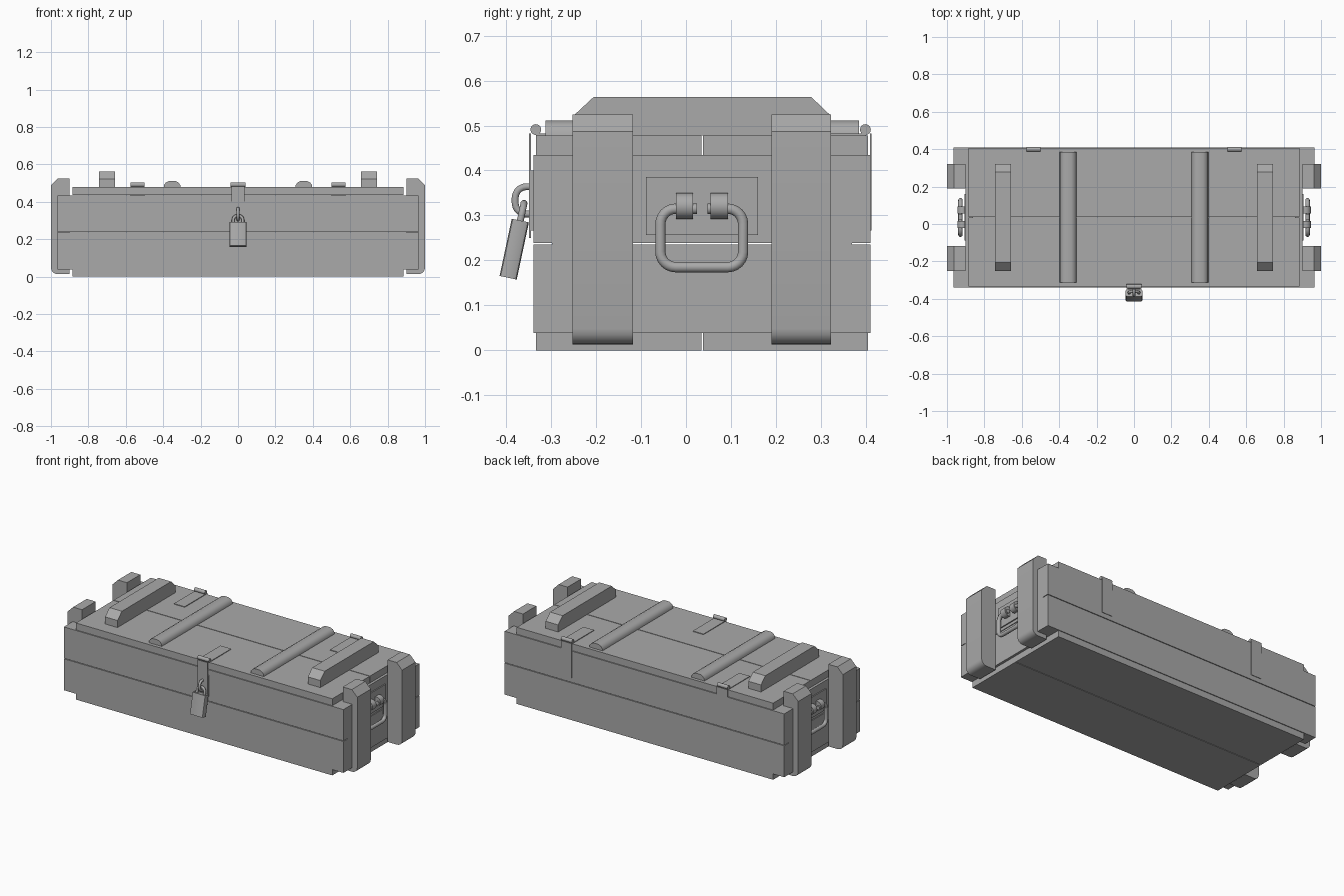
import bpy, bmesh, math
from mathutils import Matrix, Vector

if "Cube" in bpy.data.objects:
    bpy.data.objects.remove(bpy.data.objects["Cube"])

grey = bpy.data.materials.new("plain_grey")
grey.diffuse_color = (0.4, 0.4, 0.4, 1)
grey.use_nodes = True
grey.node_tree.nodes["Principled BSDF"].inputs["Base Color"].default_value = grey.diffuse_color
YC = 0.036  # middle of the box across its depth


def finish(name, bm, smooth=False):
    bmesh.ops.recalc_face_normals(bm, faces=bm.faces[:])
    me = bpy.data.meshes.new(name)
    bm.to_mesh(me)
    bm.free()
    me.materials.append(grey)
    ob = bpy.data.objects.new(name, me)
    bpy.context.collection.objects.link(ob)
    if smooth:
        shade(ob)
    return ob


def shade(ob):
    bpy.ops.object.select_all(action='DESELECT')
    ob.select_set(True)
    bpy.context.view_layer.objects.active = ob
    bpy.ops.object.shade_smooth_by_angle(angle=math.radians(40))


def box(name, x, y, z):
    bm = bmesh.new()
    bmesh.ops.create_cube(bm, size=1)
    for v in bm.verts:
        v.co = [r[0] + (c + 0.5) * (r[1] - r[0]) for c, r in zip(v.co, (x, y, z))]
    return finish(name, bm)


def prism(name, pts, axis, lo, hi, smooth=False):
    """Extrude a 2D profile along x (points y,z) or y (points x,z)."""
    bm = bmesh.new()
    place = (lambda p, t: (t, p[0], p[1])) if axis == 'x' else (lambda p, t: (p[0], t, p[1]))
    a = [bm.verts.new(place(p, lo)) for p in pts]
    b = [bm.verts.new(place(p, hi)) for p in pts]
    bm.faces.new(a)
    bm.faces.new(b[::-1])
    n = len(pts)
    for i in range(n):
        bm.faces.new((a[i], a[(i + 1) % n], b[(i + 1) % n], b[i]))
    return finish(name, bm, smooth)


def circle(cx, cz, r, n=16):
    return [(cx + r * math.cos(2 * math.pi * i / n), cz + r * math.sin(2 * math.pi * i / n))
            for i in range(n)]


def tube(name, pts, r, cyclic=False):
    cu = bpy.data.curves.new(name, 'CURVE')
    cu.dimensions = '3D'
    cu.bevel_depth = r
    cu.bevel_resolution = 3
    cu.use_fill_caps = True
    sp = cu.splines.new('POLY')
    sp.points.add(len(pts) - 1)
    for p, co in zip(sp.points, pts):
        p.co = (*co, 1)
    sp.use_cyclic_u = cyclic
    ob = bpy.data.objects.new(name, cu)
    bpy.context.collection.objects.link(ob)
    bpy.ops.object.select_all(action='DESELECT')
    ob.select_set(True)
    bpy.context.view_layer.objects.active = ob
    bpy.ops.object.convert(target='MESH')
    ob.data.materials.clear()
    ob.data.materials.append(grey)
    shade(ob)


def arc(cx, cy, r, a0, a1, n=6):
    return [(cx + r * math.cos(math.radians(a0 + (a1 - a0) * i / n)),
             cy + r * math.sin(math.radians(a0 + (a1 - a0) * i / n))) for i in range(n + 1)]


# Lid and base planks, two each with a narrow seam
for label, z in (("base_plank", (0, 0.039)), ("lid_plank", (0.435, 0.478))):
    box(label, (-0.885, 0.885), (-0.334, 0.034), z)
    box(label, (-0.885, 0.885), (0.038, 0.405), z)

# Front, back and end planks in two courses
for z in ((0.039, 0.235), (0.239, 0.434)):
    box("front_plank", (-0.965, 0.965), (-0.339, -0.298), z)
    box("back_plank", (-0.965, 0.965), (0.369, 0.41), z)
    for s in (-1, 1):
        box("end_plank", (s * 0.86, s * 0.9), (-0.298, 0.369), z)

for s in (-1, 1):
    # Corner blocks and upright end posts
    for lo, hi, blo, bhi in ((-0.252, -0.118, -0.298, -0.2), (0.19, 0.322, 0.27, 0.369)):
        box("corner_block", (s * 0.9, s * 0.965), (blo, bhi), (0.039, 0.434))
        prof = [(0.9, 0.013), *arc(0.965, 0.048, 0.035, -90, 0, 4),
                (1.0, 0.487), (0.962, 0.525), (0.9, 0.525)]
        prism("end_post", [(s * x, z) for x, z in prof], 'y', lo, hi, True)

    # Tall chamfered cleats and low rounded battens on the lid
    prism("lid_cleat", [(-0.25, 0.478), (0.322, 0.478), (0.322, 0.522), (0.279, 0.563),
                        (-0.206, 0.563), (-0.25, 0.522)], 'x', s * 0.7 - 0.043, s * 0.7 + 0.043)
    prism("lid_batten", [(s * 0.352 + x, z) for x, z in (
        (-0.045, 0.478), (-0.043, 0.49), (-0.034, 0.503), (-0.018, 0.511), (0.018, 0.511),
        (0.034, 0.503), (0.043, 0.49), (0.045, 0.478))], 'y', -0.313, 0.385, True)

    # Back hinges
    x = (s * 0.538 - 0.037, s * 0.538 + 0.037)
    box("hinge_top_leaf", x, (0.19, 0.4), (0.478, 0.482))
    box("hinge_back_leaf", x, (0.409, 0.413), (0.267, 0.482))
    prism("hinge_knuckle", circle(0.399, 0.491, 0.012), 'x', *x, True)

    # Handle plate, lugs and bail
    box("handle_plate", (s * 0.9, s * 0.907), (-0.089, 0.16), (0.257, 0.386))
    for lo, hi in ((-0.022, 0.016), (0.055, 0.093)):
        prism("handle_lug", circle(s * 0.916, 0.321, 0.029), 'y', lo, hi, True)
    path = [(0.024, 0.315), *arc(-0.023, 0.281, 0.034, 90, 180),
            *arc(-0.023, 0.219, 0.034, 180, 270), *arc(0.093, 0.219, 0.034, 270, 360),
            *arc(0.093, 0.281, 0.034, 0, 90), (0.048, 0.315)]
    tube("handle_bail", [(s * 0.928, y, z) for y, z in path], 0.012)

# Front hasp: lid leaf, knuckle, hanging strap and staple plate
box("hasp_lid_leaf", (-0.037, 0.037), (-0.334, -0.12), (0.478, 0.482))
prism("hasp_knuckle", circle(-0.334, 0.491, 0.012), 'x', -0.04, 0.04, True)
box("hasp_strap", (-0.035, 0.035), (-0.349, -0.345), (0.25, 0.482))
box("staple_plate", (-0.037, 0.037), (-0.345, -0.339), (0.267, 0.4))
tube("staple", [(0, y, z) for y, z in
                [(-0.34, 0.364), *arc(-0.355, 0.339, 0.025, 90, 180, 5),
                 *arc(-0.355, 0.328, 0.025, 180, 270, 5), (-0.34, 0.303)]], 0.008)

# Padlock, leaning outwards at the bottom
tilt = Matrix.Translation((0, -0.382, 0.225)) @ Matrix.Rotation(math.radians(-12), 4, 'X')
bm = bmesh.new()
bmesh.ops.create_cube(bm, size=1, matrix=Matrix.Diagonal((0.09, 0.039, 0.13, 1)))
edges = [e for e in bm.edges if abs(e.verts[0].co.z - e.verts[1].co.z) > 0.1]
bmesh.ops.bevel(bm, geom=edges, offset=0.008, segments=2, affect='EDGES', profile=0.5)
bm.transform(tilt)
finish("padlock_body", bm, True)
loop = [(0.026, 0.05), *arc(0, 0.078, 0.026, 0, 180, 10), (-0.026, 0.05)]
tube("padlock_shackle", [tuple(tilt @ Vector((x, 0, z))) for x, z in loop], 0.008)
